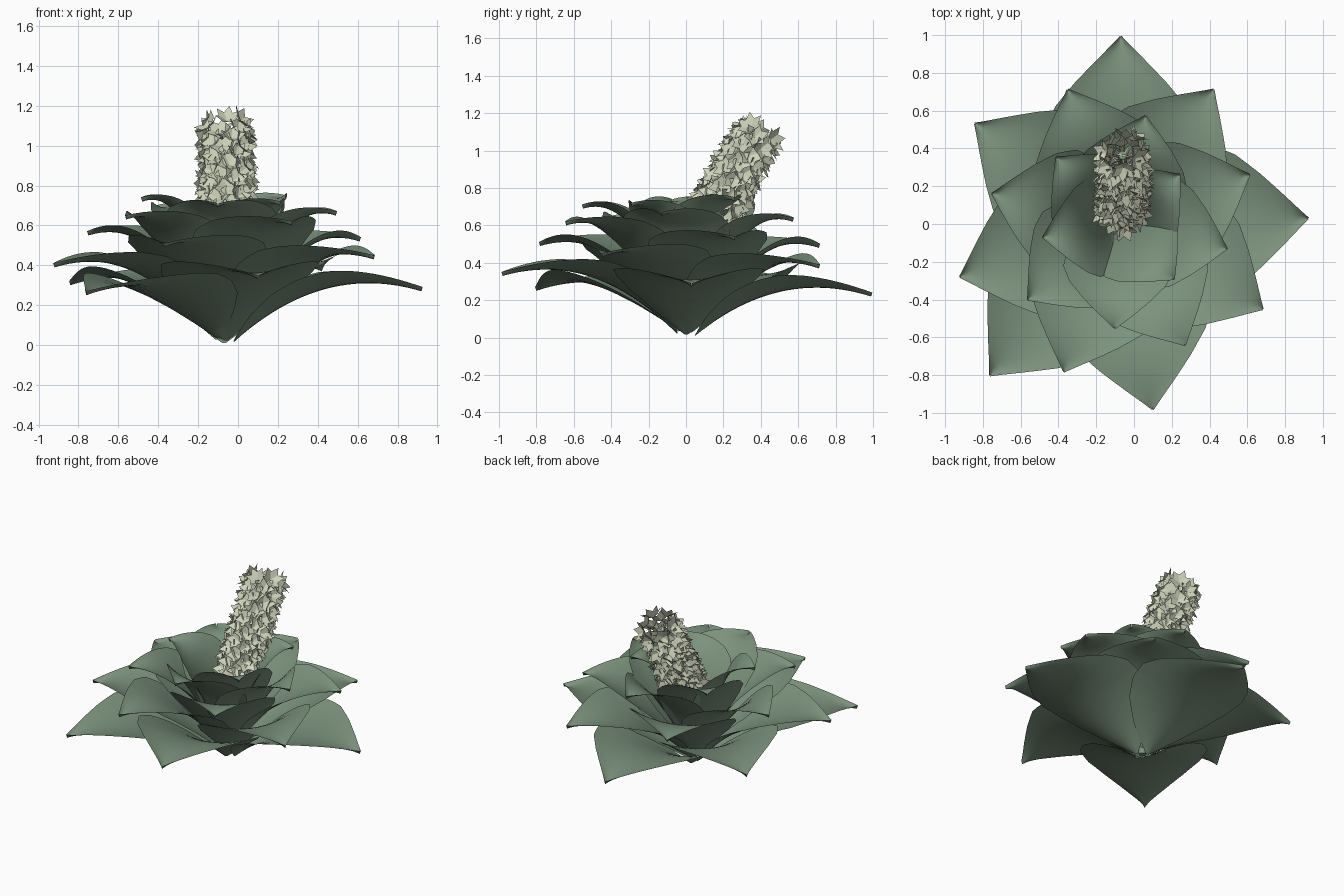
import bpy, math, random
from mathutils import Vector, Matrix

if "Cube" in bpy.data.objects:
    bpy.data.objects.remove(bpy.data.objects["Cube"])

random.seed(4)


def material(name, rgb):
    m = bpy.data.materials.new(name)
    m.diffuse_color = (*rgb, 1)
    m.use_nodes = True
    m.node_tree.nodes["Principled BSDF"].inputs["Base Color"].default_value = m.diffuse_color
    return m


LEAF = material("leaf_green", (0.20, 0.29, 0.205))
BLOOM = material("bloom_cream", (0.62, 0.66, 0.50))


def add_mesh(name, verts, faces, mat, smooth):
    me = bpy.data.meshes.new(name)
    me.from_pydata(verts, [], faces)
    me.materials.append(mat)
    ob = bpy.data.objects.new(name, me)
    bpy.context.collection.objects.link(ob)
    for p in me.polygons:
        p.use_smooth = smooth
    return ob


# Half-width profile of a leaf from base to tip
PROFILE = [(0, .012), (.06, .10), (.13, .19), (.25, .31), (.38, .385), (.5, .405),
           (.62, .355), (.75, .245), (.88, .12), (.95, .05), (1, .003)]


def half_width(t):
    for (a, wa), (b, wb) in zip(PROFILE, PROFILE[1:]):
        if t <= b:
            return wa + (wb - wa) * (t - a) / (b - a)
    return 0.003


def add_leaf(name, tip, rank):
    # Arching midrib with a channelled blade that flattens outward, pleated at the tip
    tip = Vector(tip)
    centre = Vector((-0.07, 0, 0))
    flat = Vector((tip.x - centre.x, tip.y, 0))
    reach = flat.length
    out = flat.normalized()
    side = Vector((-out.y, out.x, 0))
    p0 = centre + out * 0.05 + Vector((0, 0, 0.01 + 0.006 * rank))
    p1 = centre + flat * (0.5 if reach > 0.45 else 0.42)
    p1.z = tip.z + 0.19 - 0.15 * tip.z
    width = 0.38 + 0.62 * min(reach, 1.0)
    rows, cols = 24, 10
    verts, faces = [], []
    for i in range(rows + 1):
        t = i / rows
        mid = p0 * (1 - t) ** 2 + p1 * 2 * t * (1 - t) + tip * t * t
        tan = ((p1 - p0) * (1 - t) + (tip - p1) * t).normalized()
        normal = tan.cross(side).normalized()
        w = half_width(t) * width
        depth = (0.32 - 0.26 * t) * w + 0.022 * t
        for j in range(cols + 1):
            u = 2 * j / cols - 1
            verts.append(mid + side * (w * u) + normal * (depth * u * u))
    n = cols + 1
    for i in range(rows):
        for j in range(cols):
            a = i * n + j
            faces.append((a, a + n, a + n + 1, a + 1))
    add_mesh(name, verts, faces, LEAF, True)


# Leaf tips, outer tier to inner tier
TIPS = [(-.07, .99, .22), (.92, .03, .27), (.10, -.98, .33), (-.84, .53, .30),
        (-.76, -.80, .25), (-.92, -.28, .39), (.68, -.45, .43), (.42, .71, .37),
        (-.35, .71, .48), (.61, .26, .52), (-.75, .16, .55), (-.37, -.78, .49),
        (.27, -.64, .60), (.49, -.13, .65), (-.56, -.40, .63), (.06, .57, .62),
        (-.41, .35, .68), (-.48, -.07, .72), (-.10, -.55, .69),
        (.24, .26, .73), (.21, -.29, .70)]
for k, tip in enumerate(TIPS):
    add_leaf(f"leaf_{k + 1:02d}", tip, k)

# Leaning flower stalk
BOTTOM, TOP = Vector((-.06, .06, .50)), Vector((-.06, .365, 1.06))
crv = bpy.data.curves.new("flower_stalk", 'CURVE')
crv.dimensions = '3D'
crv.bevel_depth = 0.025
crv.bevel_resolution = 2
crv.use_fill_caps = True
sp = crv.splines.new('POLY')
path = [(-.07, 0, .03), (-.065, .01, .3), BOTTOM, TOP]
sp.points.add(len(path) - 1)
for p, co in zip(sp.points, path):
    p.co = (*co, 1)
crv.materials.append(LEAF)
bpy.context.collection.objects.link(bpy.data.objects.new("flower_stalk", crv))

# Star flowers spiralling up the stalk
verts, faces = [], []


def add_flower(foot, centre, facing, size):
    rot = facing.to_track_quat('Z', 'Y').to_matrix()
    rot = rot @ Matrix.Rotation(random.uniform(0, 6.28), 3, 'Z')
    for k in range(6):
        turn = rot @ Matrix.Rotation(k * math.pi / 3, 3, 'Z')
        b = len(verts)
        lift = random.uniform(0.45, 0.75)
        for x, y, z in ((0, 0, 0), (.5, -.36, .5 * lift), (1, 0, lift), (.5, .36, .5 * lift)):
            verts.append(centre + turn @ Vector((x, y, z)) * size)
        faces.extend([(b, b + 1, b + 2), (b, b + 2, b + 3)])
    # Short flower stem
    b = len(verts)
    for k in range(3):
        verts.append(foot + rot @ Vector((math.cos(k * 2.1), math.sin(k * 2.1), 0)) * 0.008)
    verts.append(centre)
    faces.extend([(b, b + 1, b + 3), (b + 1, b + 2, b + 3), (b + 2, b, b + 3)])


axis = (TOP - BOTTOM).normalized()
ex = Vector((1, 0, 0))
ey = axis.cross(ex)
COUNT = 95
for k in range(COUNT):
    f = k / (COUNT - 1)
    ang = k * 2.39996
    radial = ex * math.cos(ang) + ey * math.sin(ang)
    foot = BOTTOM.lerp(TOP, f)
    facing = (radial + axis * (0.15 + 0.4 * f ** 4)).normalized()
    r = random.uniform(0.09, 0.112)
    add_flower(foot, foot + facing * r, facing, random.uniform(0.066, 0.077))
add_mesh("flower_spike", verts, faces, BLOOM, False)
